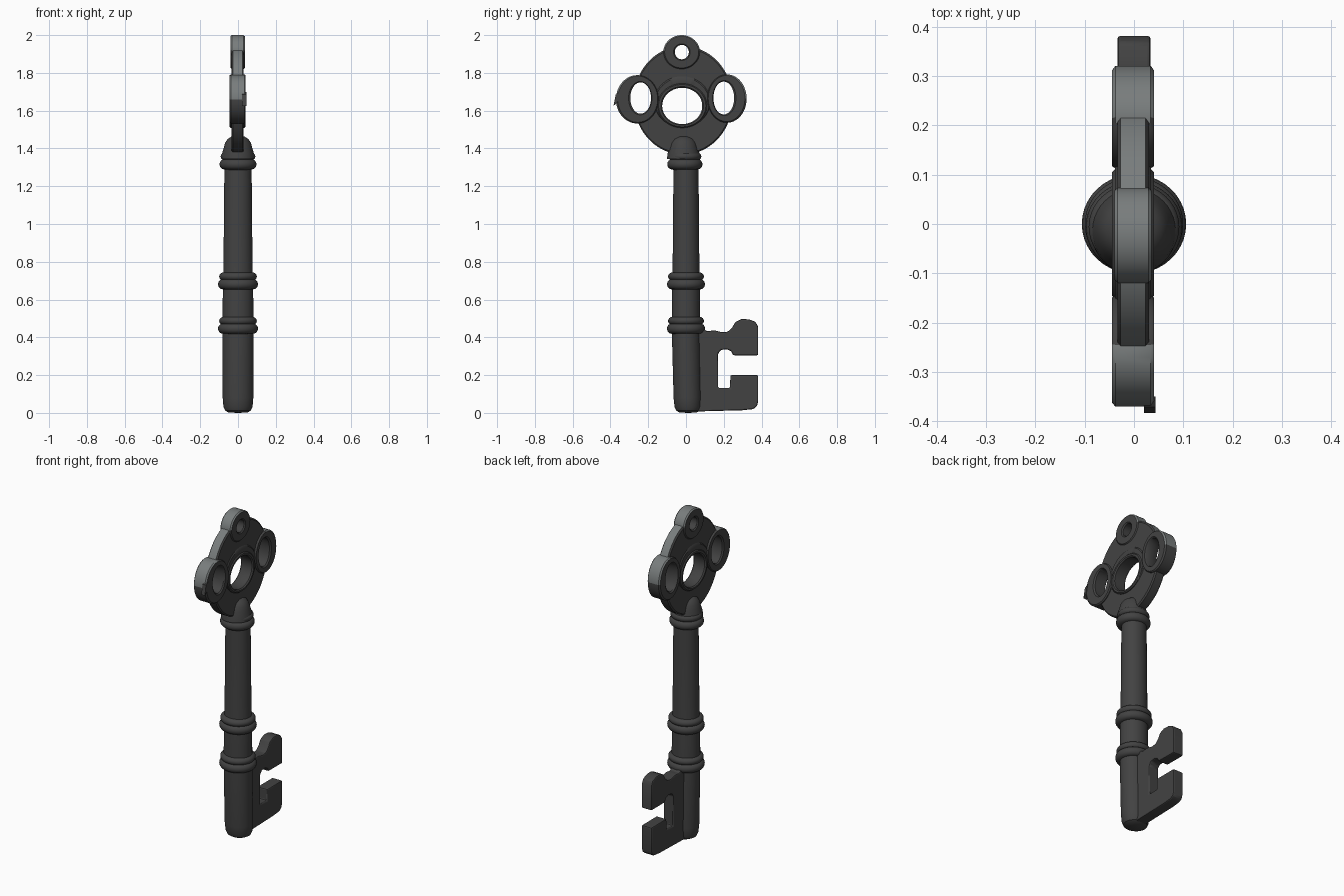
import bpy, bmesh, math

if "Cube" in bpy.data.objects:
    bpy.data.objects.remove(bpy.data.objects["Cube"])


def material(name, rgb):
    m = bpy.data.materials.new(name)
    m.diffuse_color = (*rgb, 1)
    m.use_nodes = True
    m.node_tree.nodes["Principled BSDF"].inputs["Base Color"].default_value = m.diffuse_color
    return m


DARK = material("dark_iron", (0.055, 0.055, 0.055))
LIGHT = material("worn_grey", (0.19, 0.205, 0.205))
DISC = (-0.015, 1.655, 0.262, 0.287)       # ellipse: centre y, centre z, radius y, radius z


def finish(name, bm, angle=35):
    bmesh.ops.remove_doubles(bm, verts=bm.verts, dist=1e-5)
    bmesh.ops.recalc_face_normals(bm, faces=bm.faces)
    me = bpy.data.meshes.new(name)
    bm.to_mesh(me)
    bm.free()
    ob = bpy.data.objects.new(name, me)
    bpy.context.collection.objects.link(ob)
    me.materials.append(DARK)
    me.materials.append(LIGHT)
    smooth(ob, angle)
    return ob


def activate(ob):
    bpy.ops.object.select_all(action='DESELECT')
    ob.select_set(True)
    bpy.context.view_layer.objects.active = ob


def smooth(ob, angle=35):
    activate(ob)
    bpy.ops.object.shade_smooth_by_angle(angle=math.radians(angle))


def lathe(name, profile, cy=0.0, sy=1.0, lean=0.0, n=40):
    """Spin (radius, z) points about the upright axis; lean shifts the foot in y."""
    bm = bmesh.new()
    rows = []
    for r, z in profile:
        off = cy + lean * max(0, 1 - z / 0.4)
        rows.append([bm.verts.new((r * math.cos(a), off + sy * r * math.sin(a), z))
                     for a in (2 * math.pi * i / n for i in range(n))])
    for a, b in zip(rows, rows[1:]):
        for i in range(n):
            j = (i + 1) % n
            bm.faces.new((a[i], a[j], b[j], b[i]))
    return finish(name, bm)


def on_ellipse(e, a):
    return e[0] + e[2] * math.cos(a), e[1] + e[3] * math.sin(a)


def outside_disc(y, z):
    return ((y - DISC[0]) / DISC[2]) ** 2 + ((z - DISC[1]) / DISC[3]) ** 2 > 0.97


def ring(name, hole, outer, h, c=0.007, n=56, worn=True):
    """Plate between two ellipses, half thickness h, softened edges c."""
    k = min(0.3, c / (outer[2] - hole[2]))
    profile = [(0, c - h), (k, -h), (1 - k, -h), (1, c - h),
               (1, h - c), (1 - k, h), (k, h), (0, h - c)]
    bm = bmesh.new()
    rows = []
    for i in range(n):
        a = 2 * math.pi * i / n
        (y0, z0), (y1, z1) = on_ellipse(hole, a), on_ellipse(outer, a)
        rows.append([bm.verts.new((x - 0.002, y0 + (y1 - y0) * t, z0 + (z1 - z0) * t))
                     for t, x in profile])
    for i in range(n):
        a, b = rows[i], rows[(i + 1) % n]
        for p in range(8):
            q = (p + 1) % 8
            f = bm.faces.new((a[p], a[q], b[q], b[p]))
            m = f.calc_center_median()
            # the upper outer rim is worn to a lighter grey
            if worn and p in (2, 3, 4) and m.z > 1.665 and outside_disc(m.y, m.z):
                f.material_index = 1
    return finish(name, bm)


def plate(name, outline, h):
    """Extrude a (y, z) outline to half thickness h along x."""
    bm = bmesh.new()
    f = bm.faces.new([bm.verts.new((-h, y, z)) for y, z in outline])
    ext = bmesh.ops.extrude_face_region(bm, geom=[f])
    for v in ext['geom']:
        if isinstance(v, bmesh.types.BMVert):
            v.co.x = h
    return finish(name, bm)


# Shaft
lathe("shaft", [(0, 0), (0.05, 0.002), (0.068, 0.012), (0.077, 0.032), (0.081, 0.08),
                (0.082, 0.45), (0.08, 0.70), (0.077, 0.76), (0.073, 1.2), (0.071, 1.36)],
      sy=0.92, lean=0.011)

# Paired collars
for name, z, r in (("lower_collar", 0.465, 0.106), ("middle_collar", 0.70, 0.106),
                   ("upper_collar", 1.335, 0.098)):
    pts = [(0.06, z - 0.05)]
    for dz, half, rr in ((-0.019, 0.027, r), (0.022, 0.022, r - 0.006)):
        for i in range(9):
            a = -math.pi / 2 + math.pi * i / 8
            pts.append((rr - 0.026 + 0.026 * math.cos(a), z + dz + half * math.sin(a)))
    pts.append((0.06, z + 0.05))
    lathe(name, pts, sy=0.95, cy=-0.006 if z > 1 else 0)

# Domed neck
lathe("neck_dome", [(0.088, 1.345), (0.084, 1.375), (0.075, 1.405), (0.068, 1.43),
                    (0.055, 1.45), (0.035, 1.463), (0, 1.468)], cy=-0.013)

# Bow: disc with side rings, top ring and a stepped centre rim
centre = (-0.02, 1.625, 0.106, 0.096)
holes = {"left": (-0.24, 1.667, 0.055, 0.083), "right": (0.20, 1.667, 0.055, 0.087),
         "top": (-0.022, 1.91, 0.037, 0.038)}
rims = {"left": (-0.258, 1.66, 0.113, 0.128), "right": (0.217, 1.664, 0.104, 0.128),
        "top": (-0.023, 1.91, 0.097, 0.09)}
disc = ring("bow_disc", centre, DISC, 0.032, n=80)
for side in holes:
    ring(side + "_ring", holes[side], rims[side], 0.038 if side == "top" else 0.043)
    # punch the ring's opening through the disc
    cy, cz, ry, rz = holes[side]
    bm = bmesh.new()
    bmesh.ops.create_cone(bm, cap_ends=True, segments=56, radius1=1, radius2=1, depth=0.3)
    for v in bm.verts:
        v.co = (v.co.z, cy + ry * 1.01 * v.co.x, cz + rz * 1.01 * v.co.y)
    cutter = finish("cutter", bm)
    cutter.hide_render = True
    mod = disc.modifiers.new("punch", 'BOOLEAN')
    mod.operation, mod.solver, mod.object = 'DIFFERENCE', 'EXACT', cutter
    activate(disc)
    bpy.ops.object.modifier_apply(modifier=mod.name)
    bpy.data.objects.remove(cutter)
smooth(disc)
ring("centre_rim_outer", centre, (-0.02, 1.648, 0.15, 0.137), 0.037, worn=False)
ring("centre_rim_inner", centre, (-0.02, 1.627, 0.132, 0.118), 0.043, worn=False)

# Small burr on the left ring
burr = plate("burr", [(-0.384, 1.625), (-0.362, 1.645), (-0.35, 1.70), (-0.372, 1.685)], 0.012)
burr.location.x = 0.032

# Bit with its notch
bit = plate("bit", [(0, 0.006), (0.30, 0.014), (0.355, 0.02), (0.376, 0.035), (0.382, 0.06),
                    (0.382, 0.20), (0.235, 0.20), (0.233, 0.132), (0.17, 0.132),
                    (0.17, 0.315), (0.185, 0.333), (0.215, 0.337), (0.238, 0.328),
                    (0.25, 0.305), (0.382, 0.305), (0.382, 0.455), (0.368, 0.482),
                    (0.335, 0.495), (0.295, 0.497), (0.262, 0.482), (0.243, 0.45),
                    (0.222, 0.43), (0.19, 0.427), (0.15, 0.437), (0.11, 0.432),
                    (0.08, 0.455), (0, 0.455)], 0.034)
bev = bit.modifiers.new("soft_edges", 'BEVEL')
bev.width, bev.segments, bev.limit_method = 0.007, 2, 'ANGLE'
activate(bit)
bpy.ops.object.modifier_apply(modifier=bev.name)
smooth(bit)
